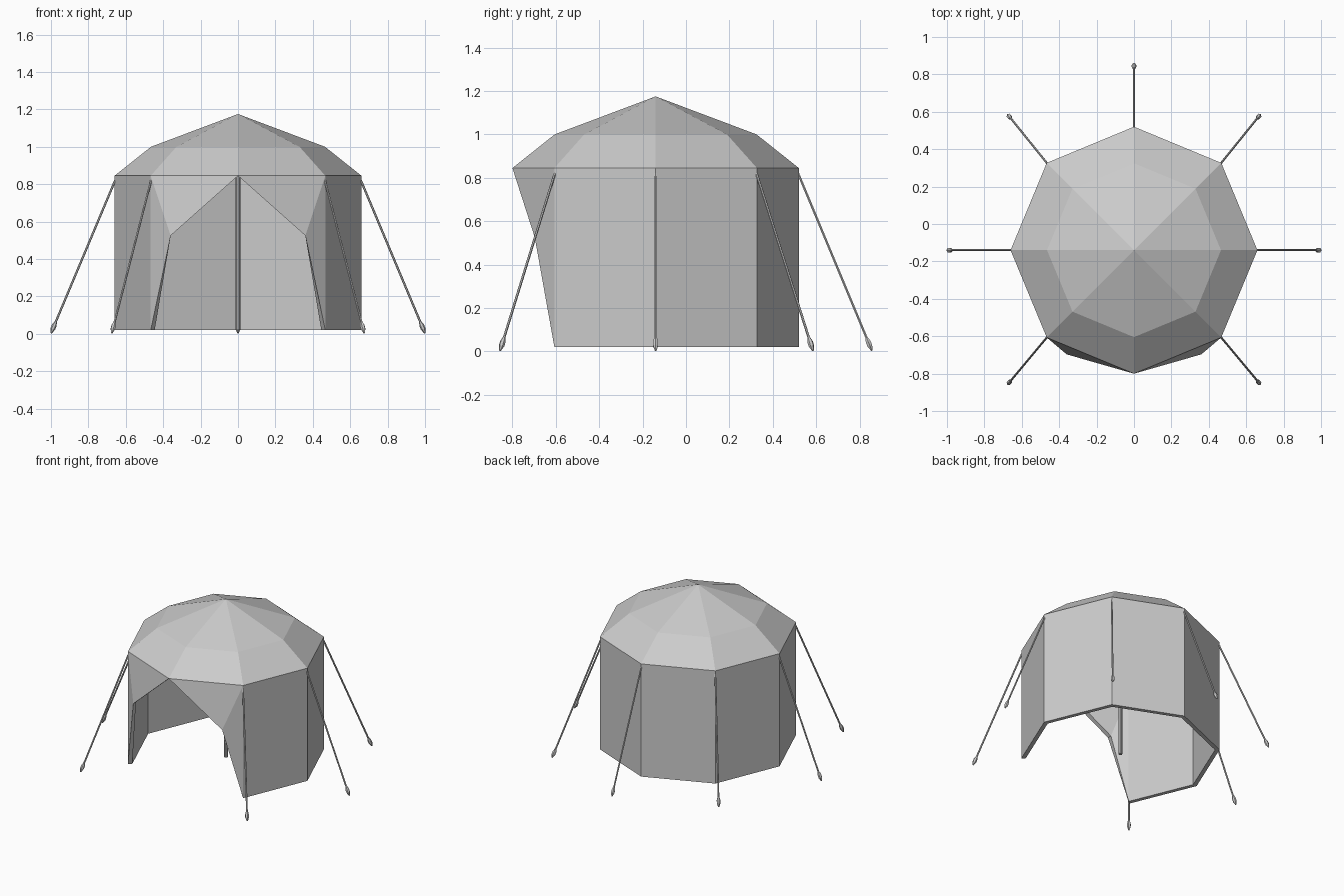
import bpy, bmesh
from math import sin, cos, pi
from mathutils import Vector

if "Cube" in bpy.data.objects:
    bpy.data.objects.remove(bpy.data.objects["Cube"])

CY, N = -0.14, 8


def finish(name, bm):
    me = bpy.data.meshes.new(name)
    bm.to_mesh(me)
    bm.free()
    ob = bpy.data.objects.new(name, me)
    bpy.context.collection.objects.link(ob)
    return ob


def corner(i, r, z):
    # corner 0 faces the front, counter-clockwise seen from above
    a = -pi / 2 + i * 2 * pi / N
    return Vector((r * cos(a), CY + r * sin(a), z))


def tube(name, start, end, profile, sides=6):
    # round bar from start to end; profile = (distance along, radius)
    axis = (end - start).normalized()
    rot = Vector((0, 0, 1)).rotation_difference(axis)
    bm = bmesh.new()
    rings = [[bm.verts.new(start + rot @ Vector((r * cos(2 * pi * k / sides),
                                                 r * sin(2 * pi * k / sides), d)))
              for k in range(sides)] for d, r in profile]
    for a, b in zip(rings, rings[1:]):
        for k in range(sides):
            j = (k + 1) % sides
            bm.faces.new((a[k], a[j], b[j], b[k]))
    bm.faces.new(rings[0][::-1])
    bm.faces.new(rings[-1])
    return finish(name, bm)


def shell(bm, levels, top, fold_y, inside):
    # one skin of the canvas; returns its open rim, from door peak round the floor
    def face(*vs):
        bm.faces.new(vs[::-1] if inside else vs)
    floor, eave, mid = [[bm.verts.new(corner(i, r, z)) if (k or i) else None
                         for i in range(N)] for k, (r, z) in enumerate(levels)]
    apex = bm.verts.new((0, CY, top))
    for i in range(N):
        j = (i + 1) % N
        face(eave[i], eave[j], mid[j], mid[i])
        face(mid[i], mid[j], apex)
        if i and j:
            face(floor[i], floor[j], eave[j], eave[i])
    # door flaps folded outwards
    fold_r, fold_l = [bm.verts.new((s * 0.36, fold_y, 0.525)) for s in (1, -1)]
    face(eave[0], fold_r, eave[1])
    face(fold_r, floor[1], eave[1])
    face(eave[0], eave[7], fold_l)
    face(fold_l, eave[7], floor[7])
    return [eave[0], fold_r] + floor[1:] + [fold_l]


# Canvas: outer skin, inner skin and the rim joining them
bm = bmesh.new()
outer = shell(bm, ((0.66, 0.02), (0.66, 0.845), (0.465, 1.0)), 1.175, -0.697, False)
inner = shell(bm, ((0.63, 0.02), (0.63, 0.845), (0.447, 0.975)), 1.145, -0.667, True)
for k in range(len(outer)):
    j = (k + 1) % len(outer)
    bm.faces.new((outer[j], outer[k], inner[k], inner[j]))
finish("tent_canvas", bm)

# Centre pole
tube("centre_pole", Vector((0, CY, 0.02)), Vector((0, CY, 1.15)),
     [(0, 0.013), (1.13, 0.013)], 8)

# Guy ropes with pegs on every corner except the doorway
ends = {1: (0.675, -0.857), 2: (1.0, CY), 3: (0.675, 0.585), 4: (0, 0.857),
        5: (-0.675, 0.585), 6: (-1.0, CY), 7: (-0.675, -0.857)}
for i, (x, y) in ends.items():
    top, foot = corner(i, 0.657, 0.82), Vector((x, y, 0.003))
    length = (foot - top).length
    tube(f"guy_rope_{i}", top, foot, [(0, 0.006), (length - 0.05, 0.006)])
    tube(f"peg_{i}", top, foot, [(length - 0.066, 0.007), (length - 0.045, 0.013),
                                 (length - 0.025, 0.013), (length, 0.004)])
